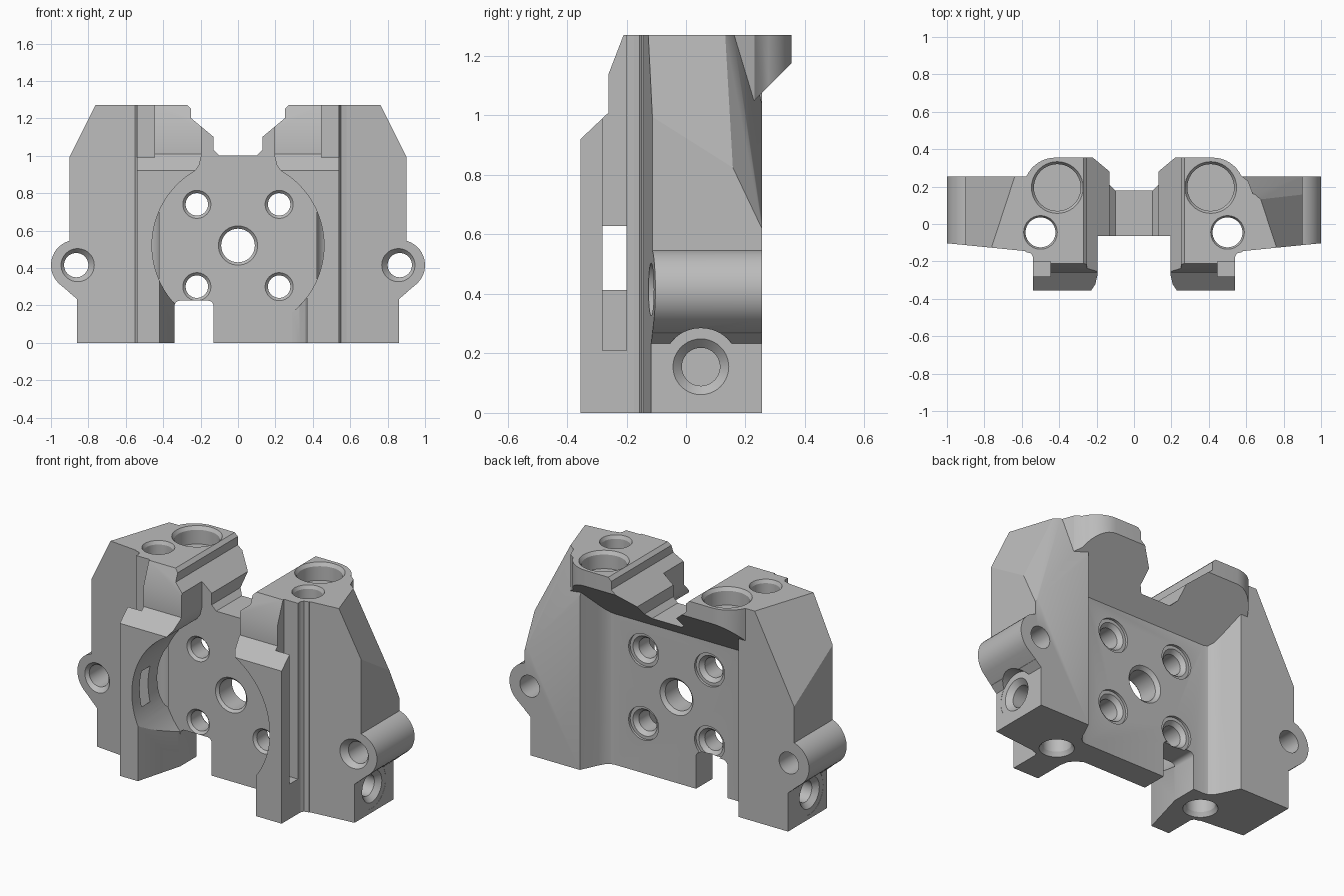
import bpy, bmesh
from math import sin, cos, radians
from mathutils import Matrix, Vector

if "Cube" in bpy.data.objects:
    bpy.data.objects.remove(bpy.data.objects["Cube"], do_unlink=True)

metal = bpy.data.materials.new("plain grey metal")
metal.use_nodes = True
metal.diffuse_color = (0.5, 0.5, 0.5, 1)
metal.node_tree.nodes["Principled BSDF"].inputs["Base Color"].default_value = (0.5, 0.5, 0.5, 1)

PLACE = {"x": lambda a, b, t: (t, a, b),
         "y": lambda a, b, t: (a, t, b),
         "z": lambda a, b, t: (a, b, t)}


def arc(cx, cy, r, start, end, n):
    angles = [radians(start + (end - start) * i / n) for i in range(n + 1)]
    return [(cx + r * cos(a), cy + r * sin(a)) for a in angles]


def mirrored(pts):
    """Complete a right-hand outline with its reflection."""
    return pts + [(-a, b) for a, b in reversed(pts)]


def finish(name, bm, side):
    for v in bm.verts:
        v.co.x *= side
    bmesh.ops.recalc_face_normals(bm, faces=bm.faces[:])
    mesh = bpy.data.meshes.new(name)
    bm.to_mesh(mesh)
    bm.free()
    mesh.materials.append(metal)
    obj = bpy.data.objects.new(name, mesh)
    bpy.context.scene.collection.objects.link(obj)
    return obj


def loft(name, lower, upper, axis, lo, hi, side=1):
    """Solid between two matching outlines."""
    bm = bmesh.new()
    rings = [[bm.verts.new(PLACE[axis](a, b, t)) for a, b in pts]
             for pts, t in ((lower, lo), (upper, hi))]
    bm.faces.new(rings[0])
    bm.faces.new(rings[1])
    n = len(lower)
    for i in range(n):
        j = (i + 1) % n
        bm.faces.new((rings[0][i], rings[0][j], rings[1][j], rings[1][i]))
    return finish(name, bm, side)


def prism(name, pts, axis, lo, hi, side=1):
    return loft(name, pts, pts, axis, lo, hi, side)


def combine(target, tool, operation):
    """Apply one boolean at once and discard the tool."""
    mod = target.modifiers.new("combine", "BOOLEAN")
    mod.operation, mod.solver, mod.object = operation, "MANIFOLD", tool
    deps = bpy.context.evaluated_depsgraph_get()
    mesh = bpy.data.meshes.new_from_object(target.evaluated_get(deps))
    target.modifiers.clear()
    target.data = mesh
    bpy.data.objects.remove(tool, do_unlink=True)
    bpy.context.view_layer.update()


def slice_off(target, p, q, r, side):
    """Trim away everything outside the plane through three points."""
    p, q, r = Vector(p), Vector(q), Vector(r)
    normal = (q - p).cross(r - p).normalized()
    if normal.x < 0:
        normal.negate()
    bm = bmesh.new()
    place = Matrix.Translation(p + normal * 2) @ normal.to_track_quat("Z", "Y").to_matrix().to_4x4()
    bmesh.ops.create_cube(bm, size=4, matrix=place)
    combine(target, finish("slice", bm, side), "DIFFERENCE")


def cut(*args, **kw):
    combine(body, prism(*args, **kw), "DIFFERENCE")


def bore(name, axis, c, lo, hi, r0, r1=None, side=1):
    r1 = r0 if r1 is None else r1
    circles = [arc(*c, r, 0, 351, 39) for r in (r0, r1)]
    combine(body, loft(name, *circles, axis, lo, hi, side), "DIFFERENCE")


def box(x0, x1, z0, z1):
    return [(x0, z0), (x1, z0), (x1, z1), (x0, z1)]


# Front arms and middle as one stepped block
body = prism("mounting_block",
             [(-.355, 0), (-.355, .92), (-.26, 1.01), (-.26, 1.14), (-.21, 1.27),
              (.05, 1.27), (.05, 0)], "x", -.54, .54)
combine(body, prism("back_plate", box(-.5, .5, -.03, .09), "z", 0, 1.27), "UNION")

# Rounded overhanging heads, sloped underneath
head = prism("overhanging_head",
             mirrored([(.55, -.03), (.64, .15), (.61, .23)] + arc(.42, .185, .17, 25, 90, 8)),
             "z", .8, 1.27)
combine(head, prism("underside", [(.09, .7), (.09, .91), (.4, 1.22), (.4, .7)], "x", -1, 1),
        "DIFFERENCE")
combine(body, head, "UNION")

# Side wings with sloped shoulders, and the round ears
wing_plan = [(.41, -.2), (.41, .09), (.435, .095), (.46, .115), (.48, .15), (.53, .255), (.9, .255),
             (.9, -.15), (.58, -.15), (.55, -.157), (.54, -.175), (.54, -.2)]
shoulder = [((.9, -.12, 1), (.76, -.12, 1.27), (.67, .155, 1.27)),
            ((.9, .155, .83), (.9, .255, .62), (.65, .155, 1.27)),
            ((.91, .255, .62), (.65, .155, 1.28), (.53, .255, 1.04))]
ear = [(.8, .2), (.86, .235)] + arc(.865, .415, .135, -48, 90, 16) + [(.8, .55)]
for s in (1, -1):
    wing = prism("side_wing", wing_plan, "z", 0, 1.27, side=s)
    for plane in shoulder:
        slice_off(wing, *plane, s)
    combine(body, wing, "UNION")
    combine(body, prism("round_ear", ear, "y", -.15, .255, side=s), "UNION")
    cut("wing_front", [(.58, -.145), (1.1, -.093), (1.1, -.4), (.58, -.4)], "z", -.1, 1.4, side=s)

# Round front recess opening into the upper channel
rim = arc(0, .52, .46, -90, 60, 40)[1:] + [(.207, .95), (.195, 1), (.195, 1.4)]
cut("front_recess", mirrored(rim), "y", -.5, -.065)
cut("lower_recess_right", [(-.42, -.5), (-.42, -.355), (-.34, -.065), (0, -.065), (0, -.5)],
    "z", -.1, .33)
cut("lower_recess_left", [(-.01, -.5), (-.01, -.065), (.29, -.065), (.33, -.085), (.36, -.12),
                          (.37, -.17), (.37, -.5)], "z", -.1, .24)

# Valley between the heads
cut("valley", mirrored([(.1, 1), (.13, 1.03), (.13, 1.1), (.25, 1.2), (.25, 1.25), (.3, 1.3)]),
    "y", -.6, .6)

# Foot notch with rounded upper corners
cut("foot_notch", [(-.34, -.1), (-.13, -.1)] + arc(-.16, .195, .03, 0, 90, 6)
    + arc(-.31, .195, .03, 90, 180, 6), "y", -.5, .3)

# Plate holes, chamfered in front and counterbored behind
bore("centre_hole", "y", (0, .52), -.2, .2, .09)
bore("centre_chamfer", "y", (0, .52), -.08, -.05, .12, .09)
bore("centre_back_chamfer", "y", (0, .52), .07, .1, .09, .12)
for x in (-.22, .22):
    for z in (.3, .74):
        bore("bolt_hole", "y", (x, z), -.2, .2, .06)
        bore("bolt_chamfer", "y", (x, z), -.08, -.05, .09, .06)
        bore("bolt_counterbore", "y", (x, z), .075, .15, .1)
        bore("bolt_back_chamfer", "y", (x, z), .05, .08, .06, .085)

for s in (1, -1):
    # Side grooves that break into the round recess
    cut("arm_groove", box(.447, .7, -.28, -.2), "z", .21, 1.4, side=s)
    # Foot set in below the ear, with a spot-faced side hole
    cut("foot_step", [(.86, -.1), (.86, .233), (1.06, .403), (1.1, .4), (1.1, -.1)],
        "y", -.5, .5, side=s)
    bore("side_spot_face", "x", (.05, .155), .859, 1.1, .13, side=s)
    bore("side_hole", "x", (.05, .155), .65, .95, .064, side=s)
    bore("side_chamfer", "x", (.05, .155), .83, .87, .064, .105, side=s)
    # Ear hole
    bore("ear_hole", "y", (.865, .415), -.3, .4, .065, side=s)
    bore("ear_chamfer", "y", (.865, .415), -.13, -.09, .1, .065, side=s)
    # Head socket and long vertical bore
    bore("head_socket", "z", (.41, .195), 1.165, 1.4, .125, side=s)
    bore("socket_chamfer", "z", (.41, .195), 1.25, 1.28, .125, .145, side=s)
    bore("long_bore", "z", (.5, -.045), -.1, 1.4, .08, side=s)
    bore("long_bore_top", "z", (.5, -.045), 1.25, 1.28, .08, .095, side=s)
    bore("long_bore_foot", "z", (.5, -.045), -.01, .025, .1, .08, side=s)

# One material, smooth bores and crisp edges
body.data.materials.clear()
body.data.materials.append(metal)
bpy.ops.object.select_all(action="DESELECT")
body.select_set(True)
bpy.context.view_layer.objects.active = body
bpy.ops.object.shade_smooth_by_angle(angle=radians(25))
